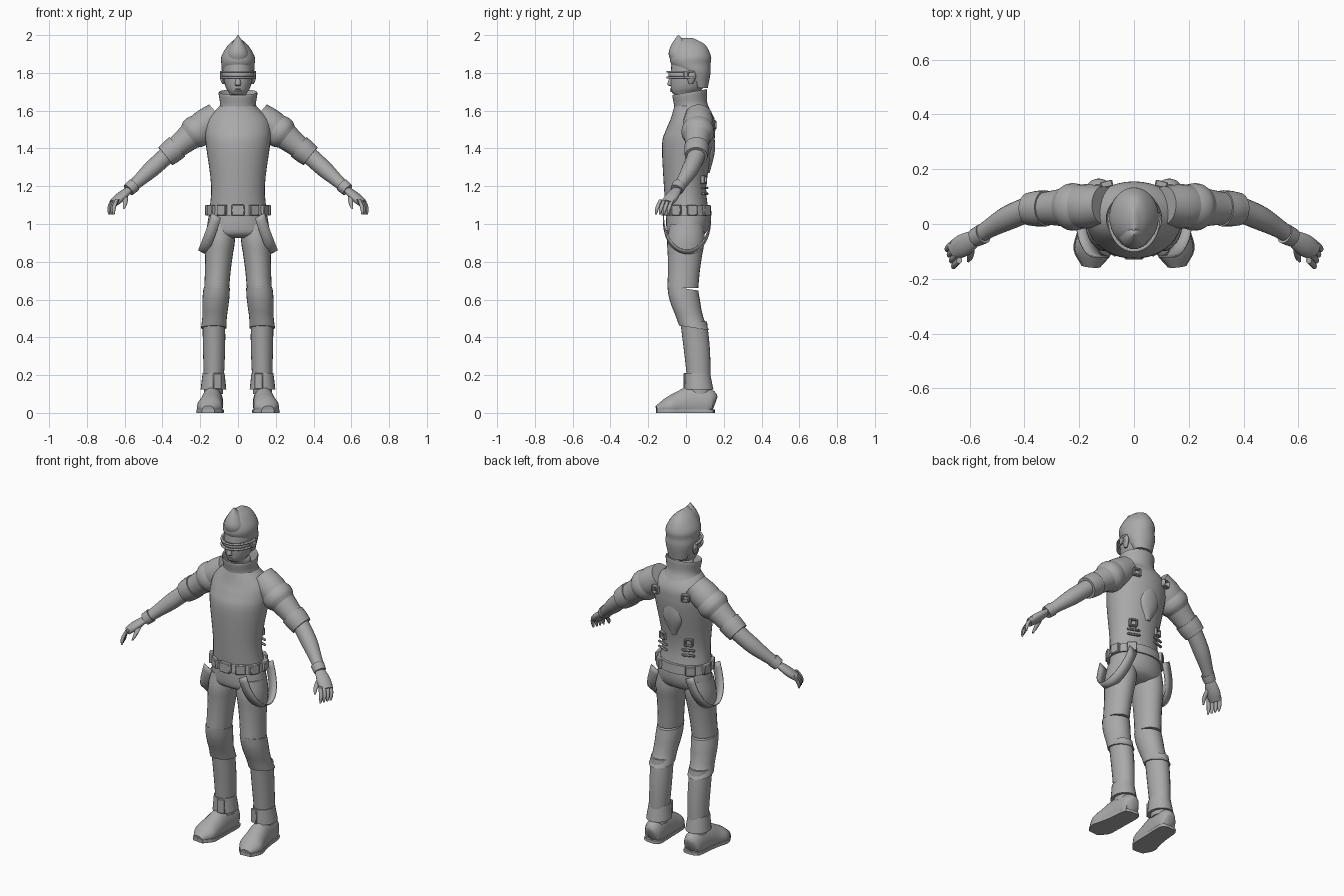
import bpy, bmesh, math
from mathutils import Vector

old = bpy.data.objects.get("Cube")
if old:
    bpy.data.objects.remove(old)

grey = bpy.data.materials.new("plain grey")
grey.use_nodes = True
grey.diffuse_color = (.4, .4, .4, 1)
grey.node_tree.nodes["Principled BSDF"].inputs["Base Color"].default_value = grey.diffuse_color


def finish(name, bm, mirror=False, bevel=0, thickness=0):
    bmesh.ops.recalc_face_normals(bm, faces=bm.faces)
    mesh = bpy.data.meshes.new(name)
    bm.to_mesh(mesh)
    bm.free()
    mesh.materials.append(grey)
    part = bpy.data.objects.new(name, mesh)
    bpy.context.collection.objects.link(part)
    bpy.ops.object.select_all(action="DESELECT")
    part.select_set(True)
    bpy.context.view_layer.objects.active = part
    bpy.ops.object.shade_smooth_by_angle(angle=math.radians(40))
    if thickness:
        solid = part.modifiers.new("thickness", "SOLIDIFY")
        solid.thickness, solid.offset = thickness, 0
    if bevel:
        part.modifiers.new("soft edges", "BEVEL").width = bevel
    if mirror:
        part.modifiers.new("other side", "MIRROR").use_mirror_merge = False


def smooth_path(points, steps):
    """Catmull-Rom curve through vectors of any length."""
    result = []
    for i in range(len(points) - 1):
        b, c = points[i], points[i + 1]
        a = points[i - 1] if i else b * 2 - c
        d = points[i + 2] if i + 2 < len(points) else c * 2 - b
        for s in range(steps):
            t = s / steps
            result.append(b + (c - a) * (t / 2) + (a * 2 - b * 5 + c * 4 - d) * (t * t / 2)
                          + (b * 3 - a - c * 3 + d) * (t ** 3 / 2))
    return result + [points[-1]]


def ring(z, wide, deep, x=0, y=0):
    return Vector((x, y, z, wide, deep))


def loft(name, rings, sides=24, steps=4, tilt=0, mirror=False, low=0, high=9):
    """Skin over oval rings: level rings for upright parts, turned to the path otherwise."""
    rings = smooth_path(rings, steps)
    centres = [Vector(r[:3]) for r in rings]
    upright = abs((centres[-1] - centres[0]).normalized().z) > .75
    bm, loops = bmesh.new(), []
    for i, r in enumerate(rings):
        side, up = Vector((1, 0, 0)), Vector((0, 1, tilt))
        if not upright:
            tangent = centres[min(i + 1, len(rings) - 1)] - centres[max(i - 1, 0)]
            side = tangent.cross((0, 0, 1)).normalized()
            up = side.cross(tangent).normalized()
        loop = []
        for k in range(sides):
            angle = math.tau * k / sides
            p = centres[i] + side * math.cos(angle) * r[3] + up * math.sin(angle) * r[4]
            p.z = min(max(p.z, low), high)
            loop.append(bm.verts.new(p))
        loops.append(loop)
    for p, q in zip(loops, loops[1:]):
        for k in range(sides):
            bm.faces.new((p[k], p[k - 1], q[k - 1], q[k]))
    bm.faces.new(loops[0])
    bm.faces.new(loops[-1])
    finish(name, bm, mirror)


def limb(name, a, b, radii, start=0, end=1, deep=1, bow=Vector(), sides=24, tilt=0):
    """Mirrored tube on the line a to b, with evenly spaced radii and an optional bend."""
    rings = []
    for i, radius in enumerate(radii):
        t = i / (len(radii) - 1)
        p = a.lerp(b, start + (end - start) * t) + bow * math.sin(math.pi * t)
        rings.append(ring(p.z, radius, radius * deep, p.x, p.y))
    loft(name, rings, sides, tilt=tilt, mirror=True)


def ribbon(name, path, width, thickness, mirror=False):
    bm, half = bmesh.new(), Vector(width) / 2
    pairs = [(bm.verts.new(p - half), bm.verts.new(p + half)) for p in path]
    for p, q in zip(pairs, pairs[1:]):
        bm.faces.new((p[0], p[1], q[1], q[0]))
    finish(name, bm, mirror, thickness=thickness)


def box(name, at, size, turn=0, mirror=False, bevel=.004):
    bm = bmesh.new()
    bmesh.ops.create_cube(bm, size=1)
    bmesh.ops.scale(bm, vec=size, verts=bm.verts)
    for v in bm.verts:
        v.co.xy = (v.co.x * math.cos(turn) - v.co.y * math.sin(turn),
                   v.co.x * math.sin(turn) + v.co.y * math.cos(turn))
        v.co += Vector(at)
    finish(name, bm, mirror, bevel)


# Joints of the model's left side
shoulder, elbow = Vector((.17, .065, 1.53)), Vector((.37, .055, 1.37))
wrist, knuckles = Vector((.58, -.05, 1.18)), Vector((.66, -.1, 1.11))
hip, knee_top = Vector((.09, .005, 1)), Vector((.113, -.017, .66))
knee_bottom, ankle = Vector((.128, .043, .45)), Vector((.13, .07, .1))

# Torso and collar
loft("torso", [ring(z=1.04, y=.01, wide=.155, deep=.115),
               ring(z=1.2, y=-.005, wide=.142, deep=.112),
               ring(z=1.42, y=.01, wide=.17, deep=.137),
               ring(z=1.5, y=.025, wide=.175, deep=.13),
               ring(z=1.56, y=.035, wide=.16, deep=.115),
               ring(z=1.63, y=.025, wide=.09, deep=.085)], sides=36)
loft("collar", [ring(z=1.58, y=.03, wide=.12, deep=.1),
                ring(z=1.63, y=.025, wide=.096, deep=.087),
                ring(z=1.69, y=.02, wide=.103, deep=.092),
                ring(z=1.69, y=.02, wide=.097, deep=.086),
                ring(z=1.62, y=.02, wide=.08, deep=.07)], sides=32, tilt=.17)

# Head and face
loft("head", [ring(z=1.6, y=.03, wide=.055, deep=.06),
              ring(z=1.67, y=.025, wide=.052, deep=.062),
              ring(z=1.69, y=-.005, wide=.045, deep=.065),
              ring(z=1.72, y=.005, wide=.064, deep=.085),
              ring(z=1.78, y=.015, wide=.078, deep=.097),
              ring(z=1.88, y=.02, wide=.08, deep=.095)])
loft("nose", [ring(z=1.785, y=-.074, wide=.008, deep=.01),
              ring(z=1.74, y=-.082, wide=.016, deep=.016),
              ring(z=1.73, y=-.076, wide=.01, deep=.008)], sides=12)
for name, z in (("upper_lip", 1.714), ("lower_lip", 1.705)):
    loft(name, [ring(z, .001, .001, x, y) if x else ring(z, .007, .005, x, y)
                for x, y in ((-.026, -.066), (0, -.078), (.026, -.066))], sides=8)
limb("ear", Vector((.078, .025, 1.74)), Vector((.086, .035, 1.81)),
     (.006, .012, .013, .006), deep=1.6, sides=12)

# Swept hair
loft("hair_cap", [ring(z=1.72, y=.08, wide=.055, deep=.035),
                  ring(z=1.8, y=.05, wide=.083, deep=.08),
                  ring(z=1.845, y=.026, wide=.088, deep=.104),
                  ring(z=1.89, y=.025, wide=.087, deep=.107),
                  ring(z=1.95, y=.02, wide=.05, deep=.08),
                  ring(z=1.985, y=.005, wide=.006, deep=.03)], sides=32)
loft("hair_quiff", [ring(z=1.85, y=-.03, wide=.05, deep=.045),
                    ring(z=1.9, y=-.035, wide=.057, deep=.057),
                    ring(z=1.95, y=-.035, wide=.036, deep=.042),
                    ring(z=2, y=-.04, wide=.002, deep=.003)])

# Wraparound visor
def visor_path(z, radius):
    angles = [math.radians(a) for a in range(-100, 101, 5)]
    return [Vector((math.sin(a) * radius, .02 - math.cos(a) * radius * 1.3, z)) for a in angles]


for name, z in (("visor_top_frame", 1.806), ("visor_bottom_frame", 1.776)):
    ribbon(name, visor_path(z, .09), (0, 0, .009), .012)
ribbon("visor_lens", visor_path(1.79, .085), (0, 0, .03), .004)
box("visor_hinge", (.088, 0, 1.79), (.012, .025, .04), mirror=True)

# Arms with sleeves, shoulder pads and glove cuffs
limb("upper_arm", shoulder, elbow, (.07, .081, .073, .062, .054), start=-.3)
limb("shoulder_pad", shoulder, elbow, (.078, .086, .085, .07), start=.1, end=.44)
limb("sleeve_cuff", shoulder, elbow, (.066, .065, .06), start=.76, end=1.07)
limb("forearm", elbow, wrist, (.046, .046, .044, .035, .028), start=-.1, bow=Vector((0, .012, 0)))
limb("glove_cuff", elbow, wrist, (.037, .036, .034), start=.86)

# Hands
limb("palm", wrist, knuckles, (.025, .036, .04, .034), start=-.1, deep=.6, sides=16)
for i, name in enumerate(("index", "middle", "ring", "little")):
    base = knuckles + Vector((i * .008 - .022, i * .021 - .033, .02))
    limb(name + "_finger", base, base + Vector((.02, -.027, -.08)), (.011, .011, .01, .005),
         bow=Vector((.008, -.004, 0)), sides=10)
limb("thumb", wrist + Vector((.02, -.025, -.025)), wrist + Vector((.025, -.085, -.1)),
     (.016, .014, .011, .005), bow=Vector((-.006, -.006, 0)), sides=10)

# Belt, buckle and pouches
loft("belt", [ring(z=1.046, y=.01, wide=.163, deep=.125),
              ring(z=1.098, y=.01, wide=.158, deep=.122)], sides=40)
box("belt_buckle", (0, -.118, 1.073), (.068, .025, .058))
for degrees in (32, 62, 100, 140):
    a = math.radians(degrees)
    box("belt_pouch", (.16 * math.sin(a), .01 - .125 * math.cos(a), 1.073),
        (.055, .024, .056), turn=a, mirror=True)

# Straps hanging in a loop beside each hip
arc = [math.pi * i / 24 for i in range(25)]
ribbon("hip_strap", [Vector((.115 + .07 * math.sin(a), .005 - .125 * math.cos(a),
                             1.045 - .195 * math.sin(a) ** .9)) for a in arc],
       (.05, 0, .027), .006, mirror=True)

# Trousers, knee guards and ankle flares
loft("hips", [ring(z=1.07, y=.012, wide=.15, deep=.115),
              ring(z=1, y=.01, wide=.162, deep=.115),
              ring(z=.95, y=.003, wide=.166, deep=.1),
              ring(z=.925, wide=.14, deep=.06)], sides=36)
limb("thigh", hip, knee_top, (.072, .08, .073, .068, .066), deep=1.24)
limb("knee_guard", knee_top, knee_bottom, (.07, .071, .068, .065, .068), deep=1.17, tilt=-.15,
     bow=Vector((0, -.01, 0)))
limb("shin", knee_bottom, ankle, (.06, .059, .055, .05), start=-.1, deep=1.18,
     bow=Vector((-.002, .006, 0)))
limb("ankle_flare", knee_bottom, ankle, (.058, .063, .068), start=.68, end=.93, deep=1.13)
box("ankle_flap", (.11, -.004, .168), (.045, .01, .085), turn=-.25, mirror=True)

# Boots with flat soles
boot = [ring(x=.13, y=.152, z=.045, wide=.02, deep=.03),
        ring(x=.13, y=.13, z=.05, wide=.05, deep=.075),
        ring(x=.136, y=.03, z=.05, wide=.056, deep=.09),
        ring(x=.143, y=-.04, z=.04, wide=.062, deep=.072),
        ring(x=.152, y=-.1, z=.03, wide=.066, deep=.05),
        ring(x=.158, y=-.156, z=.02, wide=.03, deep=.018)]
loft("boot", boot, mirror=True, low=.008)
loft("boot_sole", [ring(.01, r[3] + .004, .04, r[0], r[1]) for r in boot], mirror=True, high=.018)

# Buckle frames, straps and raised panel on the back
for name, x, y, z, turn in (("shoulder_clip", .1, .146, 1.525, -.25), ("waist_clip", .085, .095, 1.235, -.35)):
    for way in (-1, 1):
        offset = .018 * way
        box(name + "_bar", (x, y, z + offset), (.04, .022, .009), turn, True, .002)
        box(name + "_side", (x + offset, y + offset * turn, z), (.009, .022, .042), turn, True, .002)
for z in (1.16, 1.19):
    box("back_strap", (.085, .1, z), (.075, .016, .012), turn=-.35, mirror=True)
loft("spine_plate", [ring(z=1.27, y=.1, wide=.02, deep=.025),
                     ring(z=1.38, y=.126, wide=.062, deep=.026),
                     ring(z=1.49, y=.135, wide=.02, deep=.015)])
